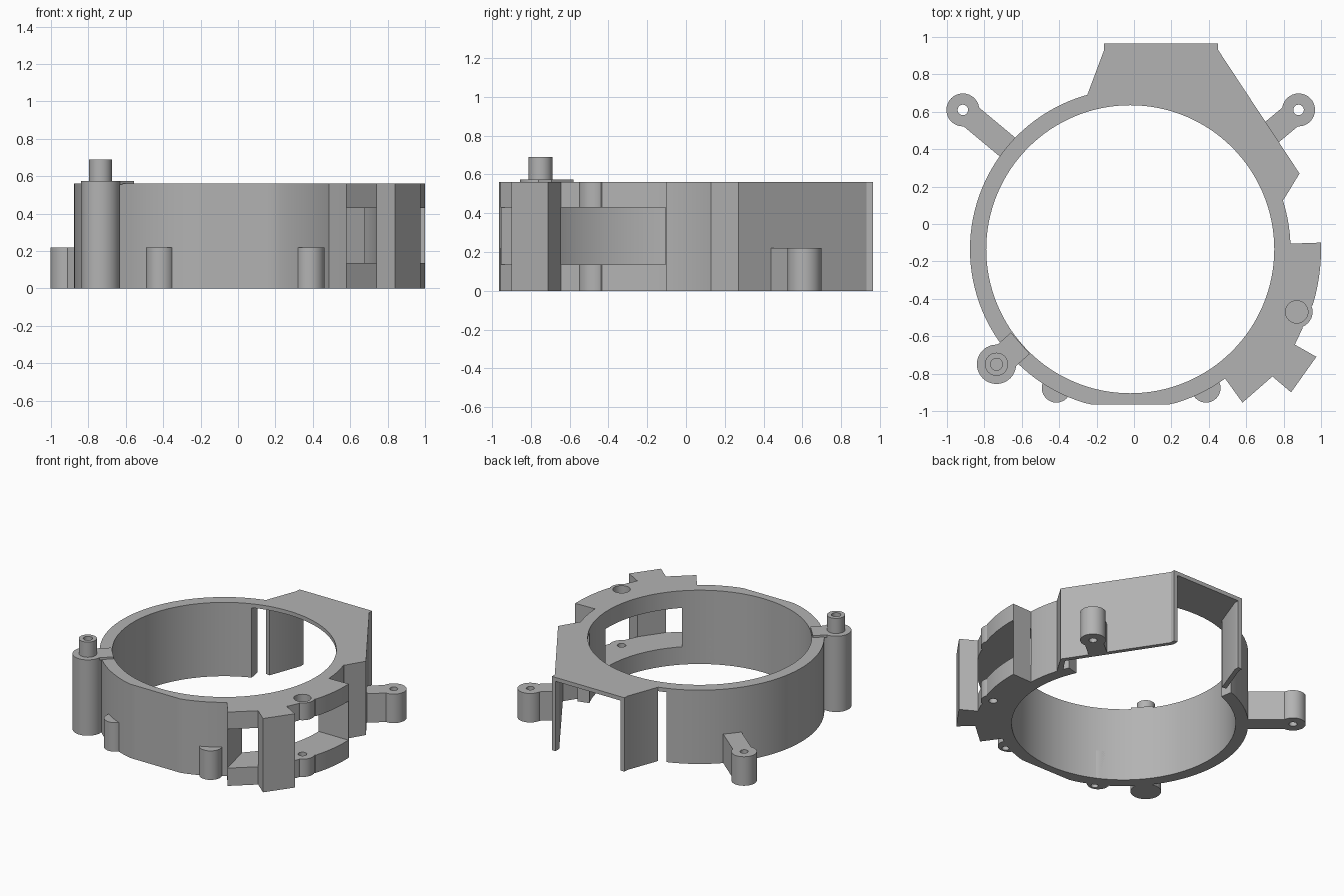
import bpy, bmesh, math
from math import cos, sin, radians

cube = bpy.data.objects.get("Cube")
if cube:
    bpy.data.objects.remove(cube, do_unlink=True)

grey = bpy.data.materials.new("mid_grey")
grey.use_nodes = True
COLOUR = (0.45, 0.45, 0.45, 1)
grey.diffuse_color = COLOUR
grey.node_tree.nodes["Principled BSDF"].inputs["Base Color"].default_value = COLOUR

CX, CY = -0.02, -0.135      # ring axis
R_IN, R_OUT, H = 0.77, 0.857, 0.56
EAR_H = 0.22


def arc(cx, cy, r, a0, a1, n):
    """Points along a circular arc, in degrees."""
    angles = [radians(a0 + (a1 - a0) * i / n) for i in range(n + 1)]
    return [(cx + r * cos(a), cy + r * sin(a)) for a in angles]


def circle(cx, cy, r, n=32):
    return arc(cx, cy, r, 0, 360, n)[:-1]


def prism(name, pts, z0, z1):
    """Extrude a flat outline from z0 to z1."""
    bm = bmesh.new()
    face = bm.faces.new([bm.verts.new((x, y, z0)) for x, y in pts])
    ext = bmesh.ops.extrude_face_region(bm, geom=[face])
    for v in ext["geom"]:
        if isinstance(v, bmesh.types.BMVert):
            v.co.z = z1
    bmesh.ops.recalc_face_normals(bm, faces=bm.faces)
    mesh = bpy.data.meshes.new(name)
    bm.to_mesh(mesh)
    bm.free()
    mesh.materials.append(grey)
    obj = bpy.data.objects.new(name, mesh)
    bpy.context.collection.objects.link(obj)
    return obj


def cut(obj, pts, z0, z1):
    """Subtract an extruded outline from the object."""
    cutter = prism("cutter", pts, z0, z1)
    cutter.hide_render = True
    mod = obj.modifiers.new("cut", "BOOLEAN")
    mod.operation, mod.solver, mod.object = "DIFFERENCE", "EXACT", cutter
    deps = bpy.context.evaluated_depsgraph_get()
    mesh = bpy.data.meshes.new_from_object(obj.evaluated_get(deps))
    obj.modifiers.clear()
    obj.data = mesh
    bpy.data.objects.remove(cutter, do_unlink=True)


def bar(cx, cy, dx, dy, start, end, width):
    """Rectangle outline running from a centre along a direction."""
    n = math.hypot(dx, dy)
    dx, dy, w = dx / n, dy / n, width / 2
    return [(cx + dx * t - dy * s, cy + dy * t + dx * s)
            for t, s in ((start, -w), (end, -w), (end, w), (start, w))]


# Window through the ring and bracket, passing behind the solid tab
WINDOW = [(0.58, -0.958), (0.66, -0.96), (0.74, -0.815), (0.86, -0.645),
          (1.1, -0.62), (1.1, -0.105), (0.6, -0.105), (0.45, -0.4), (0.51, -0.66)]
BORE = circle(CX, CY, R_IN, 128)

# Main ring with a flat front, a back opening and the side window
outline = [(x, max(y, -0.965)) for x, y in circle(CX, CY, R_OUT, 128)]
ring = prism("ring", outline, 0, H)
cut(ring, BORE, -0.1, 1)
cut(ring, [(-0.28, 0.5), (-0.33, 0.8), (0.1, 0.95), (0.7, 0.7),
           (0.86, 0.24), (0.6, 0.17)], -0.1, 0.53)
cut(ring, WINDOW, 0.135, 0.43)

# Side bracket: outer arc, tab and front flange
outer = arc(CX, CY, 1.02, 2, -17, 12)
inner = arc(CX, CY, 0.82, -54, 2, 32)
bracket = prism("side_bracket", outer + [
    (0.9, -0.47), (0.9, -0.56), (0.86, -0.645), (0.975, -0.71), (0.84, -0.9),
    (0.74, -0.815), (0.58, -0.955), (0.49, -0.83)] + inner, 0, H)
boss = prism("bracket_boss", circle(0.87, -0.47, 0.085), 0, H)
for part in (bracket, boss):
    cut(part, WINDOW, 0.135, 0.43)
    cut(part, circle(0.87, -0.47, 0.06), 0.45, 0.7)
    cut(part, circle(0.87, -0.47, 0.03), -0.1, 0.3)

# Housing at the back: roof plate and two thin walls
roof = prism("housing_roof", [
    (-0.25, 0.69), (-0.16, 0.93), (-0.16, 0.965), (0.45, 0.965), (0.45, 0.93),
    (0.885, 0.27), (0.8, 0.13), (0.6, 0.1), (-0.2, 0.5)], 0.53, H)
cut(roof, BORE, 0, 1)
prism("housing_wall_right", [
    (-0.25, 0.69), (-0.16, 0.93), (-0.16, 0.965), (-0.125, 0.965),
    (-0.125, 0.93), (-0.215, 0.685)], 0, H)
prism("housing_wall_left", [
    (0.45, 0.965), (0.45, 0.93), (0.885, 0.27), (0.8, 0.13), (0.765, 0.15),
    (0.845, 0.27), (0.42, 0.92), (0.42, 0.965)], 0, H)

# Mounting ears on arms
for side, x, sign, reach in (("right", -0.915, 1, 0.33), ("left", 0.88, -1, 0.2)):
    prism("ear_arm_" + side, bar(x, 0.61, 0.24 * sign, -0.2, 0.05, reach, 0.13), 0, EAR_H)
    ear = prism("ear_" + side, circle(x, 0.61, 0.088), 0, EAR_H)
    cut(ear, circle(x, 0.61, 0.028), -0.1, 1)

# Front screw bosses with blind holes underneath
for side, x in (("right", -0.415), ("left", 0.385)):
    lug = prism("front_boss_" + side, circle(x, -0.877, 0.078), 0, EAR_H)
    cut(lug, BORE, -0.1, 1)
    cut(lug, circle(x, -0.915, 0.025), -0.1, 0.15)

# Tall post with a hollow pin and a top link to the ring
PX, PY = -0.735, -0.75
prism("post", circle(PX, PY, 0.105, 48), 0, 0.575)
prism("post_link", bar(PX, PY, 0.13, 0.115, 0.06, 0.17, 0.152), 0.555, 0.575)
pin = prism("post_pin", circle(PX, PY, 0.062), 0.57, 0.69)
cut(pin, circle(PX, PY, 0.032), 0.6, 0.8)

# Smooth the curved walls, keep edges sharp
bpy.ops.object.select_all(action="DESELECT")
for obj in bpy.context.scene.objects:
    if obj.type == "MESH":
        obj.select_set(True)
        bpy.context.view_layer.objects.active = obj
bpy.ops.object.shade_smooth_by_angle(angle=radians(25))
